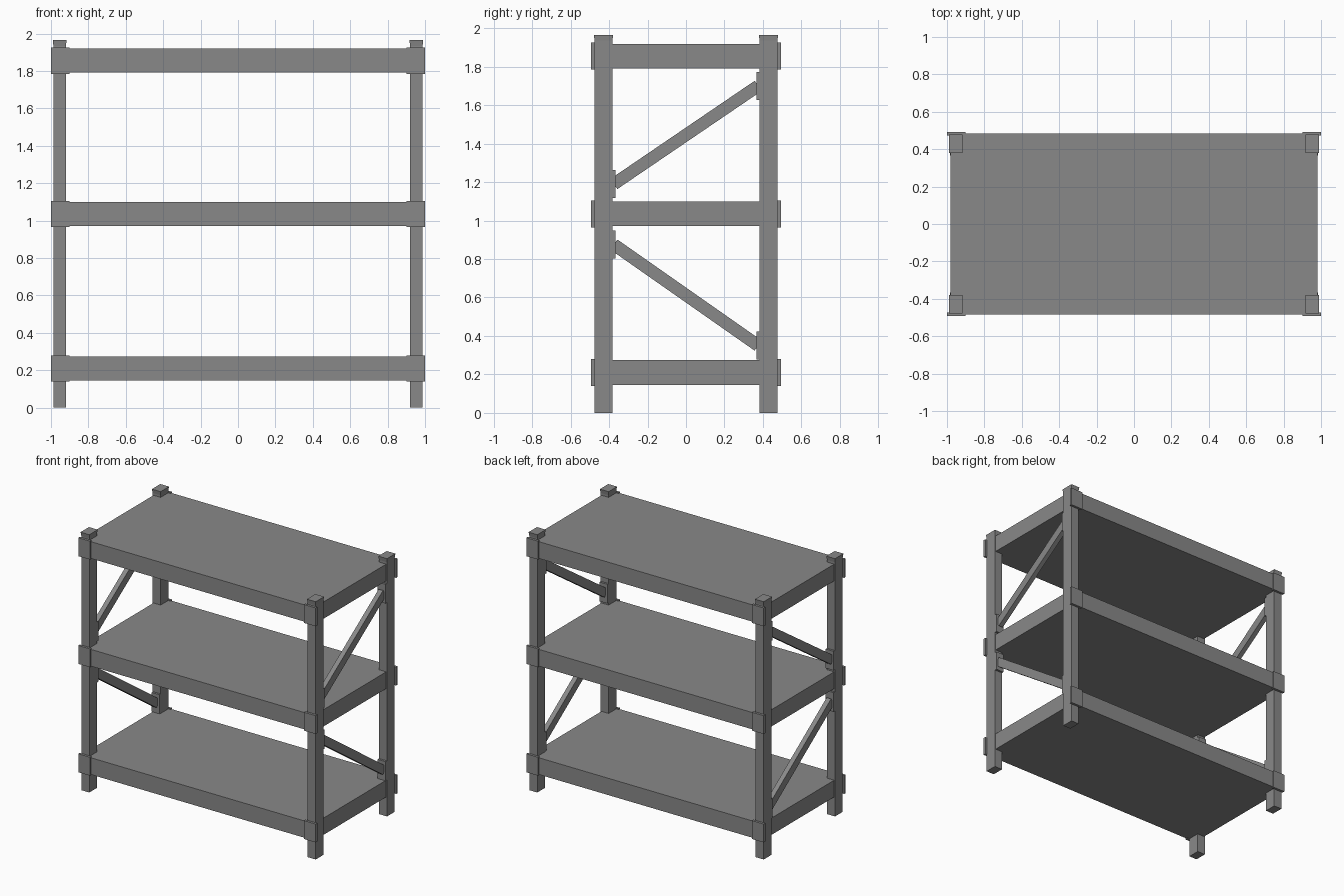
import bpy
import bmesh
from math import atan2, hypot
from mathutils import Matrix

cube = bpy.data.objects.get("Cube")
if cube:
    bpy.data.objects.remove(cube, do_unlink=True)

steel = bpy.data.materials.new("grey_steel")
steel.use_nodes = True
GREY = (0.25, 0.25, 0.25, 1)
steel.diffuse_color = GREY
steel.node_tree.nodes["Principled BSDF"].inputs["Base Color"].default_value = GREY


def box(name, low, high, tilt=0.0, flare=1.0):
    """Box between two corners, tilted about x, its top widened by flare."""
    size = [b - a for a, b in zip(low, high)]
    centre = [(a + b) / 2 for a, b in zip(low, high)]
    bm = bmesh.new()
    bmesh.ops.create_cube(bm, size=1)
    for v in bm.verts:
        if v.co.z > 0:
            v.co.x *= flare
            v.co.y *= flare
    bmesh.ops.scale(bm, vec=size, verts=bm.verts)
    mesh = bpy.data.meshes.new(name)
    bm.to_mesh(mesh)
    bm.free()
    mesh.materials.append(steel)
    obj = bpy.data.objects.new(name, mesh)
    obj.matrix_world = Matrix.Translation(centre) @ Matrix.Rotation(tilt, 4, "X")
    bpy.context.collection.objects.link(obj)
    return obj


def span(a, b, sign):
    """Ordered interval, mirrored when sign is negative."""
    return sorted((a * sign, b * sign))


# Shelves
LEVELS = {"lower": 0.21, "middle": 1.035, "upper": 1.855}
for level, z in LEVELS.items():
    box(level + "_shelf", (-0.98, -0.485, z - 0.064), (0.98, 0.485, z + 0.064))

for sx, side in ((1, "left"), (-1, "right")):
    x0, x1 = span(0.92, 0.987, sx)
    for sy, end in ((-1, "front"), (1, "back")):
        tag = f"{end}_{side}"
        # Corner post with a flared cap
        y0, y1 = span(0.383, 0.475, sy)
        box(tag + "_post", (x0, y0, 0), (x1, y1, 1.935))
        box(tag + "_cap", (x0, y0, 1.935), (x1, y1, 1.965), flare=1.1)
        # Plates joining the shelves to the post
        px0, px1 = span(0.9, 1.0, sx)
        py0, py1 = span(0.474, 0.493, sy)
        for level, z in LEVELS.items():
            box(f"{tag}_{level}_plate", (px0, py0, z - 0.07), (px1, py1, z + 0.07))

    # Diagonal braces, each with a mounting pad at both ends
    bx0, bx1 = span(0.935, 0.972, sx)
    gx0, gx1 = span(0.92, 0.985, sx)
    for bay, z_front, z_back in (("lower", 0.875, 0.35), ("upper", 1.19, 1.7)):
        length = hypot(0.75, z_back - z_front)
        mid = (z_front + z_back) / 2
        box(f"{side}_{bay}_brace", (bx0, -length / 2, mid - 0.032),
            (bx1, length / 2, mid + 0.032), tilt=atan2(z_back - z_front, 0.75))
        for sy, z in ((-1, z_front), (1, z_back)):
            y0, y1 = span(0.367, 0.386, sy)
            box(f"{side}_{bay}_pad", (gx0, y0, z - 0.073), (gx1, y1, z + 0.073))
